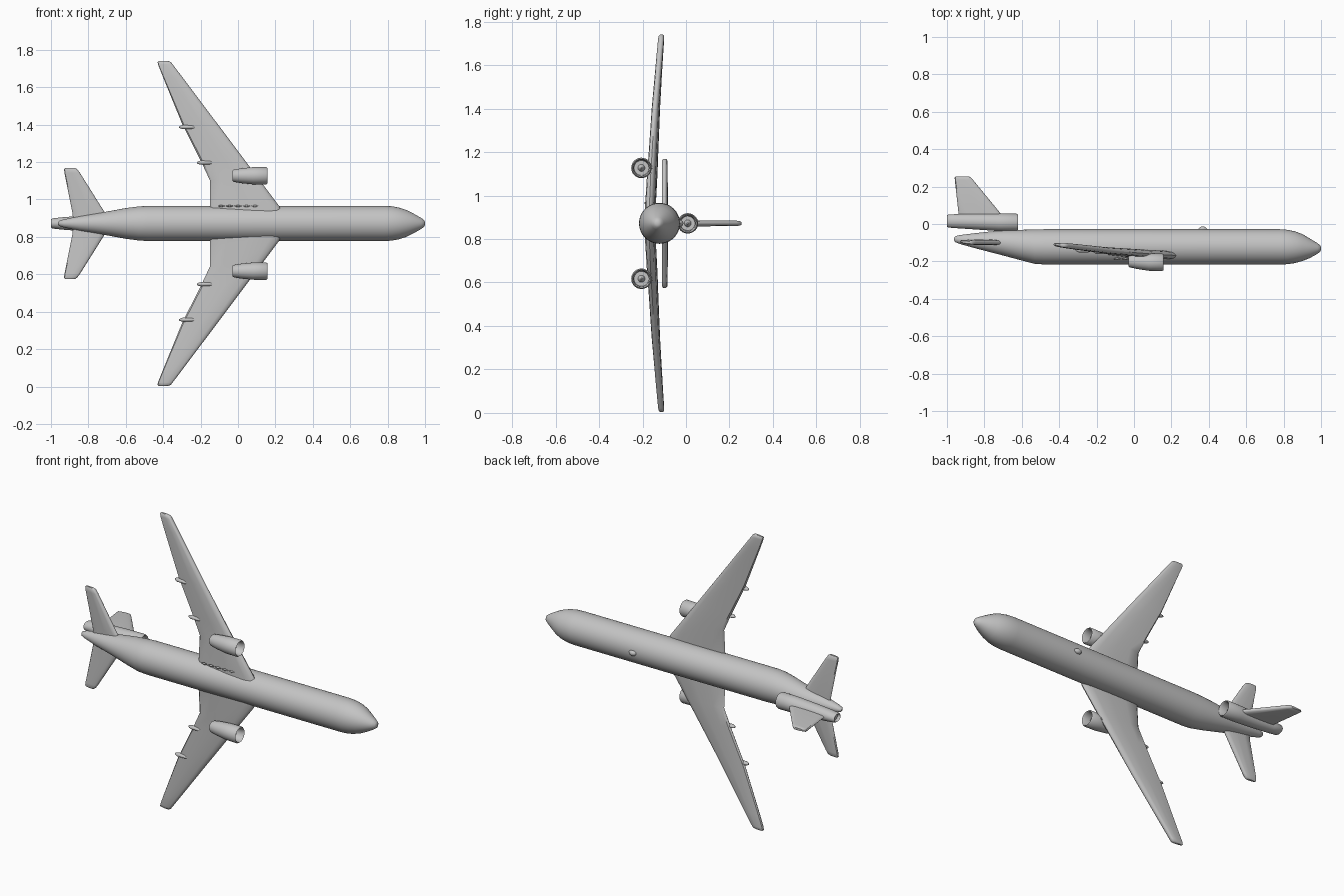
import bpy, bmesh, math

MID = 0.872      # height of the fuselage axis

paint = bpy.data.materials.new("plain_grey")
paint.diffuse_color = (0.55, 0.55, 0.55, 1)


def loft(name, rings, angle=40):
    """Skin a list of equal-length point rings and cap both ends."""
    bm = bmesh.new()
    rows = [[bm.verts.new(p) for p in ring] for ring in rings]
    n = len(rows[0])
    for a, b in zip(rows, rows[1:]):
        for i in range(n):
            j = (i + 1) % n
            bm.faces.new((a[i], a[j], b[j], b[i]))
    bm.faces.new(rows[0])
    bm.faces.new(rows[-1])
    bmesh.ops.recalc_face_normals(bm, faces=bm.faces)
    mesh = bpy.data.meshes.new(name)
    bm.to_mesh(mesh)
    bm.free()
    mesh.materials.append(paint)
    obj = bpy.data.objects.new(name, mesh)
    bpy.context.collection.objects.link(obj)
    bpy.ops.object.select_all(action='DESELECT')
    obj.select_set(True)
    bpy.context.view_layer.objects.active = obj
    bpy.ops.object.shade_smooth_by_angle(angle=math.radians(angle))
    return obj


def tube(name, stations, z=MID, n=48):
    """Body along x from stations of (x, centre y, radius y, radius z)."""
    turn = [2 * math.pi * i / n for i in range(n)]
    return loft(name, [[(x, y + ry * math.cos(t), z + rz * math.sin(t)) for t in turn]
                       for x, y, ry, rz in stations])


# Airfoil half section: (fraction of chord, fraction of half thickness)
FOIL = [(0, 0), (0.015, 0.4), (0.05, 0.75), (0.15, 1), (0.45, 1),
        (0.75, 0.8), (0.96, 0.55), (1, 0)]


def foil(lead, trail, thick):
    """Closed airfoil outline as (x, offset) pairs."""
    top = [(lead + (trail - lead) * u, thick * t) for u, t in FOIL]
    return top + [(x, -o) for x, o in top[-2:0:-1]]


def span(name, half):
    """Mirrored lifting surface from (offset, lead x, trail x, lead y, trail y, half thickness)."""
    rings = []
    for sign, part in ((-1, half[::-1]), (1, half[1:])):
        for off, lead, trail, yl, yt, th in part:
            rings.append([(x, yl + (yt - yl) * (x - lead) / (trail - lead) + o, MID + sign * off)
                          for x, o in foil(lead, trail, th)])
    return loft(name, rings)


# Fuselage with pointed nose and upswept tail
tube("fuselage", [
    (1.0, -0.131, 0.008, 0.008), (0.995, -0.131, 0.018, 0.018), (0.98, -0.131, 0.029, 0.029),
    (0.94, -0.13, 0.052, 0.052), (0.90, -0.126, 0.072, 0.072), (0.86, -0.124, 0.085, 0.085),
    (0.82, -0.123, 0.092, 0.092), (0.78, -0.122, 0.094, 0.094), (-0.48, -0.122, 0.094, 0.094),
    (-0.53, -0.121, 0.092, 0.091), (-0.60, -0.113, 0.082, 0.082), (-0.72, -0.099, 0.064, 0.060),
    (-0.84, -0.09, 0.042, 0.041), (-0.93, -0.083, 0.024, 0.022), (-0.955, -0.081, 0.016, 0.014),
    (-0.963, -0.08, 0.006, 0.005)])

# Main wings
span("wings", [
    (0.0, 0.25, -0.15, -0.170, -0.155, 0.022), (0.09, 0.222, -0.15, -0.168, -0.152, 0.022),
    (0.23, 0.117, -0.15, -0.162, -0.142, 0.020), (0.33, 0.042, -0.197, -0.156, -0.137, 0.018),
    (0.53, -0.108, -0.298, -0.144, -0.128, 0.016), (0.78, -0.296, -0.400, -0.122, -0.115, 0.014),
    (0.850, -0.349, -0.428, -0.116, -0.110, 0.013), (0.863, -0.359, -0.430, -0.115, -0.109, 0.011),
    (0.868, -0.372, -0.424, -0.114, -0.109, 0.006)])

# Horizontal stabilizer
span("stabilizer", [
    (0.0, -0.66, -0.88, -0.10, -0.09, 0.013), (0.055, -0.71, -0.885, -0.10, -0.09, 0.013),
    (0.27, -0.845, -0.928, -0.10, -0.093, 0.012), (0.290, -0.86, -0.930, -0.10, -0.094, 0.011),
    (0.297, -0.872, -0.924, -0.10, -0.095, 0.006)])

# Vertical fin on the tail engine
loft("fin", [[(x, y, MID + o) for x, o in foil(lead, trail, th)]
             for y, lead, trail, th in ((0.01, -0.68, -0.93, 0.014), (0.055, -0.712, -0.938, 0.014),
                                        (0.235, -0.860, -0.958, 0.012),
                                        (0.249, -0.872, -0.959, 0.010), (0.255, -0.885, -0.95, 0.006))])

# Tail engine: spinner, intake lip, cowl, exhaust
tube("tail_engine", [
    (-0.645, 0.008, 0.003, 0.003), (-0.668, 0.008, 0.016, 0.016), (-0.668, 0.008, 0.033, 0.033),
    (-0.628, 0.008, 0.036, 0.036), (-0.619, 0.008, 0.042, 0.042), (-0.628, 0.008, 0.047, 0.047),
    (-0.72, 0.009, 0.047, 0.046), (-0.85, 0.013, 0.042, 0.040), (-0.94, 0.015, 0.038, 0.033),
    (-0.992, 0.016, 0.035, 0.027), (-1.0, 0.016, 0.030, 0.022), (-0.985, 0.016, 0.022, 0.016)])

# Wing engines, pylons and flap fairings on both sides
for side, s in (("upper", 1), ("lower", -1)):
    z = MID + s * 0.255
    tube(side + "_engine", [(x, y, r, r) for x, y, r in (
        (0.132, -0.205, 0.003), (0.108, -0.205, 0.016), (0.108, -0.205, 0.034),
        (0.148, -0.205, 0.037), (0.157, -0.205, 0.042), (0.150, -0.205, 0.047),
        (0.08, -0.204, 0.046), (0.02, -0.201, 0.040), (-0.022, -0.199, 0.033),
        (-0.030, -0.199, 0.028), (-0.012, -0.199, 0.020))], z)
    loft(side + "_pylon", [[(x, y, z + o) for x, o in foil(0.10, -0.01, 0.010)]
                           for y in (-0.185, -0.155)])
    for i, (x, y, off) in enumerate(((-0.20, -0.143, 0.325), (-0.295, -0.134, 0.515),
                                     (-0.225, -0.137, 0.675))):
        if i == 2:
            continue
        tube(f"{side}_flap_fairing_{i}", [
            (x + 0.09, y, 0.003, 0.003), (x + 0.05, y - 0.004, 0.014, 0.010),
            (x, y - 0.004, 0.014, 0.011), (x - 0.014, y - 0.002, 0.009, 0.007),
            (x - 0.02, y, 0.003, 0.003)], MID + s * off, 16)

# Small antenna dome on the back of the fuselage
tube("antenna_dome", [(0.392, -0.03, 0.004, 0.004), (0.383, -0.029, 0.012, 0.012),
                      (0.367, -0.028, 0.016, 0.016), (0.352, -0.029, 0.012, 0.012),
                      (0.345, -0.03, 0.004, 0.004)], MID, 16)

# Row of small bumps along the upper wing root
for i in range(5):
    x = -0.09 + 0.045 * i
    tube(f"root_bump_{i}", [(x + 0.018, -0.186, 0.002, 0.002), (x, -0.186, 0.006, 0.006),
                            (x - 0.018, -0.186, 0.002, 0.002)], MID + 0.093, 12)
